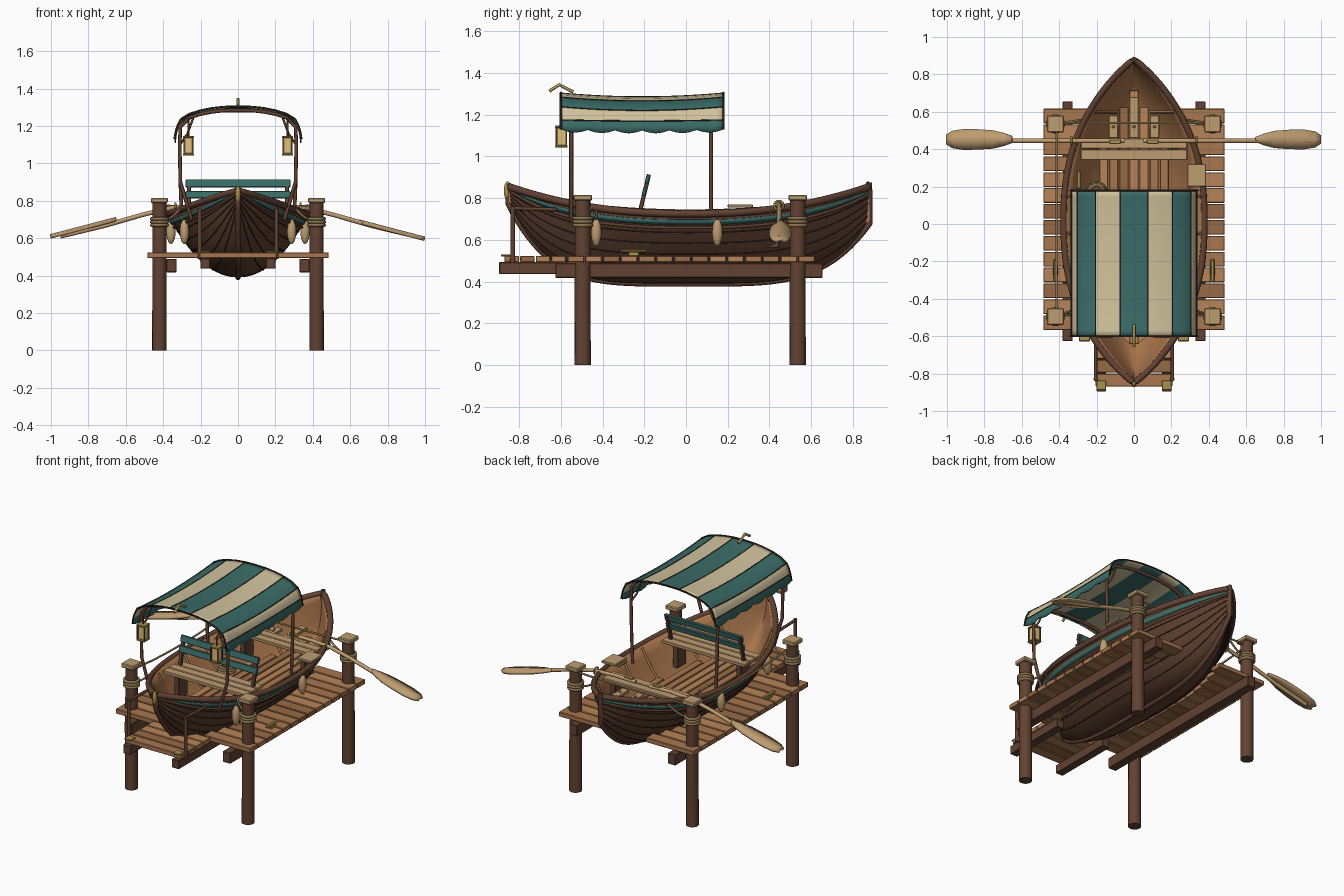
import bpy, bmesh, math, random
from mathutils import Matrix, Vector

if "Cube" in bpy.data.objects:
    bpy.data.objects.remove(bpy.data.objects["Cube"])
random.seed(4)

def mat(name, *rgb):
    m = bpy.data.materials.new(name)
    m.diffuse_color = [((c / 255 + .055) / 1.055) ** 2.4 for c in rgb] + [1]
    m.use_nodes = True
    m.node_tree.nodes["Principled BSDF"].inputs["Base Color"].default_value = m.diffuse_color
    return m
DARK, HULL, INNER = mat("dark_wood", 98, 66, 50), mat("hull_wood", 92, 62, 46), mat("inner_wood", 170, 118, 76)
WOODS = [mat("deck_a", 168, 118, 78), mat("deck_b", 184, 132, 88), mat("deck_c", 152, 106, 70)]
TAN, TEAL, CREAM = mat("pale_wood", 190, 156, 112), mat("teal", 58, 108, 104), mat("cream", 208, 194, 156)
BRASS, ROPE, SEAM, GLOW = mat("brass", 168, 146, 78), mat("rope", 140, 118, 80), mat("seam", 52, 38, 32), mat("lamp", 226, 192, 120)

def finish(name, bm, *mats, smooth=False):
    me = bpy.data.meshes.new(name)
    bm.to_mesh(me); bm.free()
    ob = bpy.data.objects.new(name, me)
    bpy.context.collection.objects.link(ob)
    for m in mats: me.materials.append(m)
    for p in me.polygons: p.use_smooth = smooth
    return ob

def box(name, c, size, m, rx=0, bevel=.003):
    bm = bmesh.new()
    bmesh.ops.create_cube(bm, size=1, matrix=Matrix.Translation(c) @ Matrix.Rotation(rx, 4, 'X') @ Matrix.Diagonal((*size, 1)))
    ob = finish(name, bm, m)
    if bevel:
        b = ob.modifiers.new("bevel", 'BEVEL'); b.width = bevel; b.segments = 1
    return ob

def cyl(name, c, r1, r2, h, m, n=16):
    bm = bmesh.new()
    bmesh.ops.create_cone(bm, cap_ends=True, segments=n, radius1=r1, radius2=r2, depth=h, matrix=Matrix.Translation(c))
    ob = finish(name, bm, m)
    for p in ob.data.polygons: p.use_smooth = abs(p.normal.z) < .8
    return ob

def ball(name, c, size, m):
    bm = bmesh.new()
    bmesh.ops.create_uvsphere(bm, u_segments=14, v_segments=10, radius=1, matrix=Matrix.Translation(c) @ Matrix.Diagonal((*size, 1)))
    return finish(name, bm, m, smooth=True)

def tube(name, paths, r, m, closed=False):
    cu = bpy.data.curves.new(name, 'CURVE')
    cu.dimensions, cu.bevel_depth, cu.bevel_resolution, cu.use_fill_caps = '3D', r, 2, True
    for pts in paths:
        s = cu.splines.new('POLY')
        s.points.add(len(pts) - 1)
        for q, p in zip(s.points, pts): q.co = (*p, 1)
        s.use_cyclic_u, s.use_smooth = closed, True
    cu.materials.append(m)
    ob = bpy.data.objects.new(name, cu)
    bpy.context.collection.objects.link(ob)

def ring(c, r, n=20):
    return [(c[0] + r * math.cos(a), c[1] + r * math.sin(a), c[2]) for a in (2 * math.pi * i / n for i in range(n))]

def grid(name, fn, ni, nj, mats, thick=0, pick=None, smooth=True):
    bm = bmesh.new()
    v = [[bm.verts.new(fn(i, j)) for j in range(nj + 1)] for i in range(ni + 1)]
    for i in range(ni):
        for j in range(nj):
            f = bm.faces.new((v[i][j], v[i + 1][j], v[i + 1][j + 1], v[i][j + 1]))
            if pick: f.material_index = pick(j)
    ob = finish(name, bm, *mats, smooth=smooth)
    if thick:
        s = ob.modifiers.new("thickness", 'SOLIDIFY'); s.thickness, s.offset = thick, -1
        if not pick and len(mats) > 1: s.material_offset = 1
    return ob

# Hull shape functions
T = lambda y: max(-1, min(1, (y - .015) / .865))
half = lambda y: max(.006, .378 * (1 - abs(T(y)) ** 2.4) ** .9)
sheer = lambda y: .725 + .13 * abs(T(y)) ** 2.3
keel = lambda y: .39 + (.38 * abs(T(y)) ** 4.5 if T(y) < 0 else .29 * T(y) ** 4.2)
def skin(y, s, side=1, off=0):
    return (side * (half(y) * s ** .48 + off), y, keel(y) + (sheer(y) - keel(y)) * s)
def width_at(y, z):
    s = (z - keel(y)) / (sheer(y) - keel(y))
    return half(y) * s ** .48 if s > 0 else 0
NS = 40
YS = [.015 - .865 * math.cos(math.pi * i / NS) for i in range(NS + 1)]

# Hull, plank seams, stripe, gunwale and keel
grid("hull", lambda i, j: skin(YS[i], ((j - 10) / 10) ** 2, 1 if j > 10 else -1), NS, 20, [HULL, INNER], .018)
tube("hull_seams", [[skin(y, s, d, .001) for y in YS[1:-1]] for d in (-1, 1) for s in (.12, .26, .42, .58, .73)], .003, SEAM)
for d in (-1, 1):
    grid("teal_stripe", lambda i, j: skin(YS[i + 1], .84 + .07 * j, d, .005), NS - 2, 1, [TEAL], .003)
    tube("gunwale", [[(x, y, z) for x, y, z in (skin(y, 1, d, -.002) for y in YS)]], .018, DARK)
    tube("rub_rail", [[skin(y, .80, d, .003) for y in YS[1:-1]]], .007, DARK)
tube("keel_and_stems", [[(0, -.85, .87)] + [(0, y, keel(y)) for y in YS] + [(0, .878, .875)]], .014, DARK)
for y in (-.855, .872):
    ball("stem_cap", (0, y, .835), (.014, .018, .045), BRASS if y < 0 else DARK)

# Floorboards and ribs
for k in range(-4, 5):
    ys = [y for y in YS if width_at(y, .53) > abs(k * .054) + .03]
    if ys: box("floorboard", (k * .054, (ys[0] + ys[-1]) / 2, .552), (.048, ys[-1] - ys[0], .016), random.choice(WOODS))
for y in (-.6, -.4, -.05, .15, .6):
    tube("rib", [[skin(y, .2 + .78 * i / 8, d, -.022) for i in range(9)] for d in (-1, 1)], .008, INNER)

# Benches with legs
def bench(ys, w, z=.728):
    for y in ys: box("seat_board", (0, y, z), (w, .055, .02), TAN)
    for d in (-1, 1): box("seat_leg", (d * w * .38, sum(ys) / len(ys), .64), (.035, .09, .16), DARK)
bench((-.32, -.26, -.20), .60)
bench((.37, .43), .57)
for x, l in ((-.11, .12), (0, .22), (.11, .12)):
    box("stern_board", (x, .46 + l / 2, .705), (.05, l, .018), TAN)
    box("board_clip", (x, .52, .717), (.015, .015, .008), BRASS)

# Backrest
for z, h in ((.893, .042), (.832, .04)):
    box("backrest_slat", (0, -.2 + (z - .83) * .25, z), (.56, .018, h), TEAL, -.24)
for d in (-1, 1):
    box("backrest_post", (d * .262, -.2, .82), (.022, .02, .19), DARK, -.24)

# Canopy half profile, mirrored, with scalloped valance
HP = [(0, 1.305), (.075, 1.303), (.14, 1.296), (.205, 1.283), (.26, 1.265), (.305, 1.238), (.322, 1.205), (.332, 1.175), (.337, 1.15), (.34, 1.13)]
def canopy(i, j, off=0):
    k = j - 9
    x, z = HP[abs(k)]
    t = i / 24 * 2 - 1
    sag = .018 * (1 - t * t)
    drop = .014 * abs(math.sin(math.pi * i / 4)) if abs(k) == 9 else 0
    return (math.copysign(x, -k) if k else 0, -.6 + .78 * i / 24, z - sag * (1 if abs(k) < 6 else .3) - drop + off)
grid("canopy", canopy, 24, 18, [TEAL, CREAM], .008, lambda j: (0, 1, 1, 0, 0, 1, 1, 0, 0)[max(j - 9, 8 - j)])
tube("canopy_seams", [[canopy(i, j) for i in range(25)] for j in (2, 4, 6, 8, 10, 12, 14, 16)], .003, SEAM)
tube("canopy_edges", [[canopy(i, j) for j in range(19)] for i in (0, 24)], .005, SEAM)
for y in (-.55, .12):
    side = [(min(half(y), .305) - .005, .70), (.308, .9), (.312, 1.1), (.308, 1.195)] + [(x, z - .02) for x, z in HP[4:0:-1]]
    tube("canopy_hoop", [[(x, y, z) for x, z in side] + [(0, y, 1.283)] + [(-x, y, z) for x, z in side[::-1]]], .010, DARK)
    tube("hoop_brace", [[(d * .31, y, 1.10), (d * .27, y, 1.16), (d * .235, y, 1.255)] for d in (-1, 1)], .006, DARK)
tube("finial", [[(0, -.655, 1.312), (0, -.607, 1.343), (0, -.54, 1.308)]], .008, BRASS)

# Lanterns
for d in (-1, 1):
    x, y = d * .265, -.597
    box("lantern_glass", (x, y, 1.095), (.044, .044, .085), GLOW)
    for z in (1.047, 1.142): box("lantern_plate", (x, y, z), (.06, .06, .01), BRASS)
    for a in (-1, 1):
        for b in (-1, 1): box("lantern_bar", (x + a * .024, y + b * .024, 1.095), (.007, .007, .09), DARK, bevel=0)
    tube("lantern_hook", [[(x, y, 1.145), (x, y, 1.20), (x, -.55, 1.245)]], .005, DARK)

# Dock planks, cut around the hull
for i in range(14):
    y = -.5275 + i * .085
    gap = max(width_at(y + e, .52) for e in (-.04, 0, .04)) - .006
    m = random.choice(WOODS)
    if gap < .03: box("dock_plank", (0, y, .508), (.97, .078, .03), m)
    else:
        for d in (-1, 1): box("dock_plank", (d * (gap + .485) / 2, y, .508), (.485 - gap, .078, .03), m)
for i in range(4):
    box("gangway_plank", (0, -.835 + i * .075, .508), (.41, .069, .03), random.choice(WOODS))

# Beams, posts, rope wraps and fittings
for d in (-1, 1):
    box("main_beam", (d * .355, .015, .453), (.055, 1.28, .07), DARK)
    box("gangway_beam", (d * .175, -.68, .465), (.052, .43, .056), DARK)
    box("beam_bracket", (d * .175, -.862, .526), (.05, .05, .01), BRASS)
    cyl("gangway_post", (d * .205, -.83, .625), .012, .011, .27, DARK, 10)
    tube("gangway_rail", [[(d * .205, -.84, .752), (d * .205, -.62, .745)]], .009, DARK)
    for y in (-.495, .535):
        x = d * .42
        cyl("dock_post", (x, y, .4), .039, .037, .8, DARK)
        box("post_cap", (x, y, .802), (.09, .09, .028), TAN, bevel=.005)
        tube("post_rope", [ring((x, y, z), .042) for z in (.67, .687, .704)], .009, ROPE, True)
    # Cleat
    box("cleat_base", (d * .42, -.25, .532), (.025, .05, .02), BRASS)
    box("cleat_bar", (d * .42, -.25, .547), (.022, .125, .014), BRASS, bevel=.005)
    # Fenders
    for y in (-.43, .15):
        x = d * (width_at(y, .66) + .022)
        ball("fender", (x, y, .635), (.025, .025, .066), TAN)
        tube("fender_rope", [[(x, y, .69), (d * (half(y) + .015), y, .735), (d * (half(y) - .02), y, .745)]], .005, ROPE)
    # Oar with blade and oarlock
    tube("oar_shaft", [[(d * x, .445, z) for x, z in ((.05, .768), (.2, .772), (.35, .763), (.5, .728), (.72, .665), (.95, .61))]], .012, TAN)
    BL = [(.65, .014), (.69, .03), (.75, .046), (.83, .052), (.91, .053), (.97, .043), (1.0, .022)]
    grid("oar_blade", lambda i, j: (d * BL[i][0], .452 + BL[i][1] * (j - 1), .69 - .262 * (BL[i][0] - .65) + (.010 if j == 1 else 0)), 6, 2, [TAN], .014)
    tube("oarlock", [[(d * .335 + .0, .445 + .022 * math.cos(a), .765 + .022 * math.sin(a)) for a in (math.pi * k / 8 for k in range(16))]], .005, BRASS, True)
    box("oar_clip", (d * .1, .44, .78), (.06, .026, .012), BRASS)
    box("side_clip", (d * .295, .235, .74), (.02, .09, .012), BRASS)

# Rope rails, coil and gunwale board
def sag(a, b, dip):
    a, b = Vector(a), Vector(b)
    return [a.lerp(b, i / 16) - Vector((0, 0, dip * 4 * (i / 16) * (1 - i / 16))) for i in range(17)]
tube("rope_rails", [sag((-.415, -.495, .77), (-.415, .535, .77), .03), sag((-.42, .54, .775), (.42, .54, .775), .008)], .006, ROPE)
for d in (-1, 1):
    tube("mooring_rope", [sag((d * .42, -.495, .69), (d * .30, -.45, .77), .02), sag((d * .42, .535, .69), (d * .26, .56, .755), .02)], .006, ROPE)
tube("rope_coil", [ring((-.2, .17, .572 + .012 * k), .05 - .006 * k) for k in range(3)], .008, ROPE, True)
box("gunwale_board", (.335, .26, .762), (.1, .12, .016), TAN)
